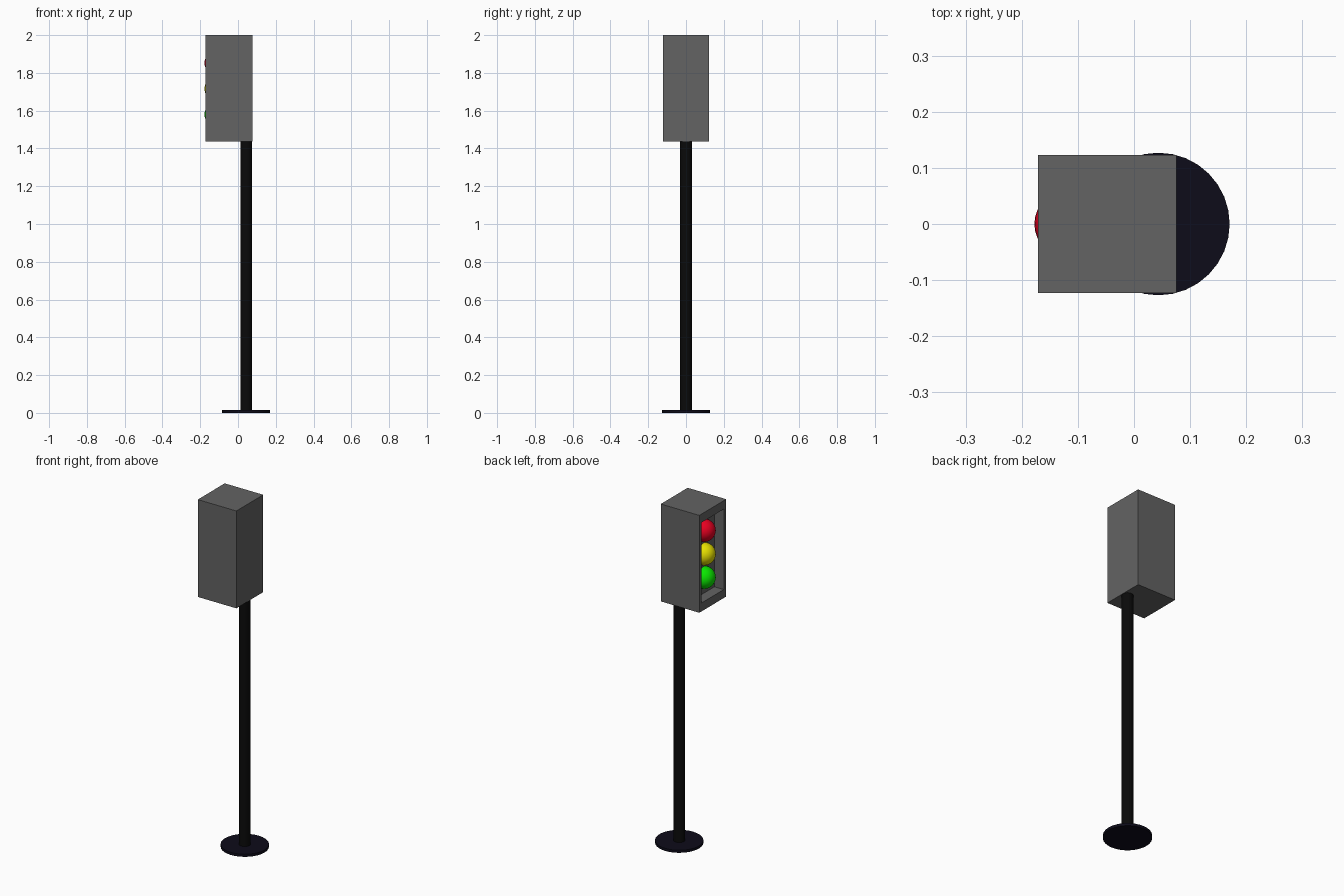
import bpy, bmesh
from mathutils import Vector

if "Cube" in bpy.data.objects:
    bpy.data.objects.remove(bpy.data.objects["Cube"])

CX = 0.0435                     # pole axis
X0, X1, HY = -0.1715, 0.0755, 0.123
Z0, Z1 = 1.436, 2.0
DEPTH = 0.06
DISC = 0.015


def paint(obj, name, rgb):
    mat = bpy.data.materials.new(name)
    mat.diffuse_color = (*rgb, 1)
    mat.use_nodes = True
    mat.node_tree.nodes["Principled BSDF"].inputs["Base Color"].default_value = mat.diffuse_color
    obj.data.materials.append(mat)


def cylinder(name, radius, z0, z1, rgb):
    bpy.ops.mesh.primitive_cylinder_add(vertices=32, radius=radius, depth=z1 - z0,
                                        location=(CX, 0, (z0 + z1) / 2))
    obj = bpy.context.object
    obj.name = name
    bpy.ops.object.shade_smooth_by_angle()
    paint(obj, name + "_paint", rgb)


# Base disc and pole
cylinder("base_disc", 0.127, 0, DISC, (0.004, 0.0035, 0.01))
cylinder("pole", 0.031, DISC, Z0, (0.003, 0.003, 0.003))

# Housing: box with a recessed window in the -x face
bm = bmesh.new()
bmesh.ops.create_cube(bm, size=1)
bmesh.ops.scale(bm, vec=(X1 - X0, 2 * HY, Z1 - Z0), verts=bm.verts)
bmesh.ops.translate(bm, vec=((X0 + X1) / 2, 0, (Z0 + Z1) / 2), verts=bm.verts)
bm.faces.ensure_lookup_table()
face = min(bm.faces, key=lambda f: f.calc_center_median().x)
bmesh.ops.inset_individual(bm, faces=[face], thickness=0.02)
mid = face.calc_center_median()
for v in face.verts:            # window margins: narrow sides, taller top and bottom
    v.co.y = (HY - 0.022) * (1 if v.co.y > 0 else -1)
    v.co.z = mid.z + 0.233 * (1 if v.co.z > mid.z else -1)
bottom = bmesh.ops.extrude_discrete_faces(bm, faces=[face])["faces"][0]
bmesh.ops.translate(bm, vec=Vector((DEPTH, 0, 0)), verts=bottom.verts)
bmesh.ops.recalc_face_normals(bm, faces=bm.faces)
mesh = bpy.data.meshes.new("housing")
bm.to_mesh(mesh)
bm.free()
housing = bpy.data.objects.new("housing", mesh)
bpy.context.collection.objects.link(housing)
paint(housing, "housing_paint", (0.125, 0.125, 0.125))

# Lamps, half sunk into the back of the recess
for i, (name, rgb) in enumerate([("green_lamp", (0.003, 0.8, 0.0)),
                                 ("yellow_lamp", (0.8, 0.75, 0.0)),
                                 ("red_lamp", (0.8, 0.0, 0.015))]):
    bpy.ops.mesh.primitive_uv_sphere_add(segments=32, ring_count=16, radius=0.061,
                                         location=(X0 + DEPTH - 0.005, 0, 1.716 + (i - 1) * 0.136))
    lamp = bpy.context.object
    lamp.name = name
    bpy.ops.object.shade_smooth()
    paint(lamp, name + "_paint", rgb)
